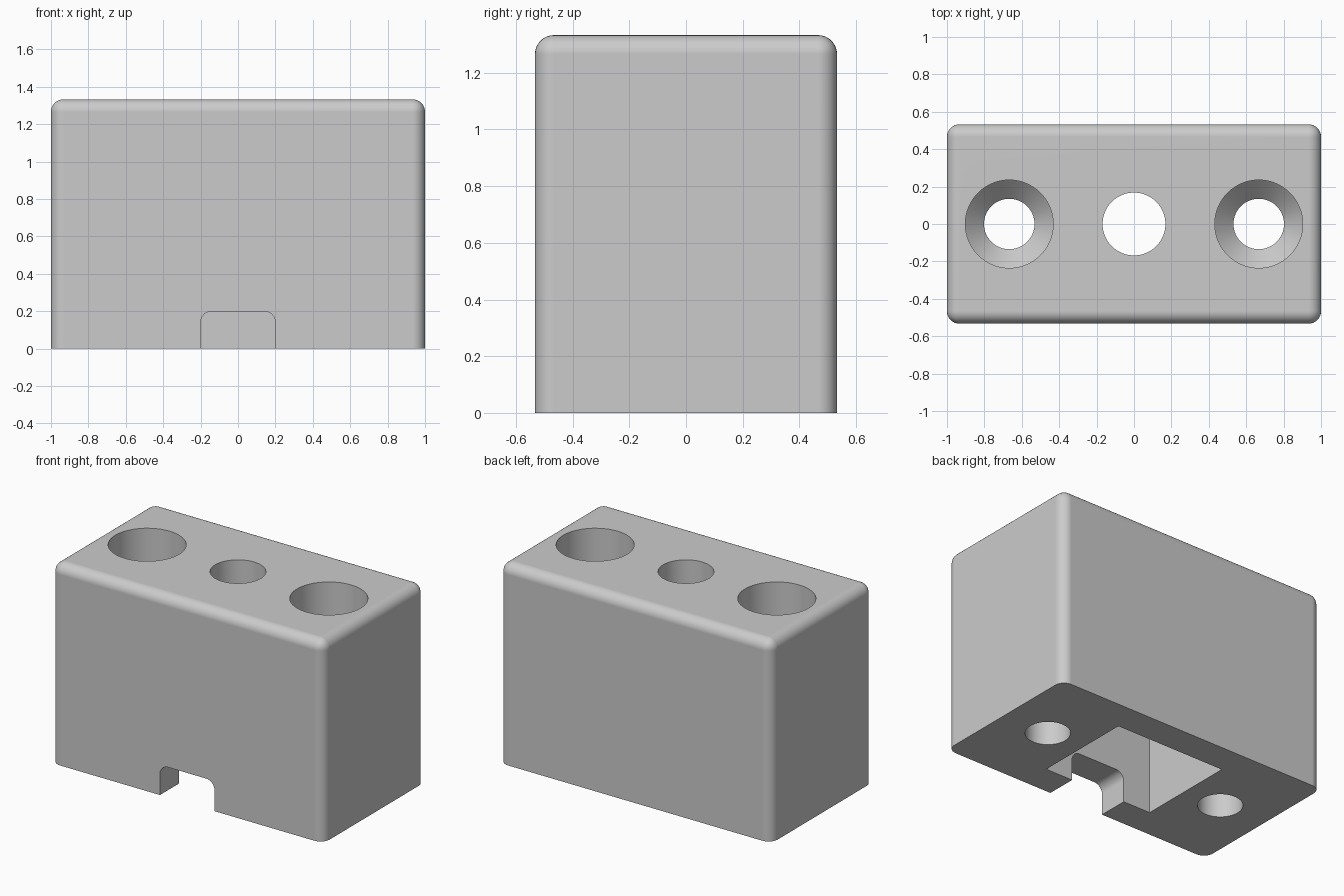
import bpy
import bmesh
import math
from mathutils import Matrix, Vector

cube = bpy.data.objects.get("Cube")
if cube:
    bpy.data.objects.remove(cube, do_unlink=True)

GREY = (0.6, 0.6, 0.6, 1.0)
grey = bpy.data.materials.new("light grey")
grey.use_nodes = True
grey.diffuse_color = GREY
grey.node_tree.nodes["Principled BSDF"].inputs["Base Color"].default_value = GREY

W, D, H = 2.0, 1.066, 1.333
OVER = 0.1  # how far cutters stick out of the block


def finish(bm, name):
    bmesh.ops.recalc_face_normals(bm, faces=bm.faces)
    mesh = bpy.data.meshes.new(name)
    bm.to_mesh(mesh)
    bm.free()
    mesh.materials.append(grey)
    obj = bpy.data.objects.new(name, mesh)
    bpy.context.collection.objects.link(obj)
    return obj


def box(name, low, high, radius=0, rounded=None):
    """Box between two corners, with the edges picked by a rule rounded."""
    low, high = Vector(low), Vector(high)
    bm = bmesh.new()
    place = Matrix.Translation((low + high) / 2) @ Matrix.Diagonal((*(high - low), 1))
    bmesh.ops.create_cube(bm, size=1, matrix=place)
    if rounded:
        edges = [e for e in bm.edges if rounded(*(v.co for v in e.verts))]
        bmesh.ops.bevel(bm, geom=edges, offset=radius, segments=8,
                        profile=0.5, affect='EDGES', clamp_overlap=True)
    return finish(bm, name)


def turned(name, x, profile, steps=64):
    """Solid of revolution about a vertical axis from (radius, z) points."""
    bm = bmesh.new()
    rings = []
    for r, z in profile:
        angles = [2 * math.pi * i / steps for i in range(steps)]
        rings.append([bm.verts.new((x + r * math.cos(a), r * math.sin(a), z)) for a in angles])
    for lower, upper in zip(rings, rings[1:]):
        for i in range(steps):
            j = (i + 1) % steps
            bm.faces.new((lower[i], lower[j], upper[j], upper[i]))
    bm.faces.new(rings[0])
    bm.faces.new(rings[-1])
    return finish(bm, name)


# Block: every edge rounded except those around the base
block = box("mounting_block", (-W / 2, -D / 2, 0), (W / 2, D / 2, H), 0.067,
            lambda a, b: max(a.z, b.z) > H / 2)

# Base pocket, cable slot through the front wall, centre hole
cutters = [
    box("base_pocket", (-0.4, -0.333, -OVER), (0.4, 0.333, 0.667)),
    box("cable_slot", (-0.2, -D / 2 - OVER, -OVER), (0.2, -0.2, 0.2), 0.06,
        lambda a, b: min(a.z, b.z) > 0 and abs(a.y - b.y) > 0.1),
    turned("centre_hole", 0, [(0.168, 0.5), (0.168, H + OVER)]),
]

# Deep countersunk screw holes
screw = [(0.135, -OVER), (0.135, 0.3), (0.235, 0.4), (0.235, H + OVER)]
cutters += [turned("screw_hole", x, screw) for x in (-0.667, 0.667)]

bpy.ops.object.select_all(action='DESELECT')
block.select_set(True)
bpy.context.view_layer.objects.active = block
for cutter in cutters:
    cutter.hide_render = True
    cut = block.modifiers.new(cutter.name, 'BOOLEAN')
    cut.operation = 'DIFFERENCE'
    cut.solver = 'EXACT'
    cut.object = cutter
    bpy.ops.object.modifier_apply(modifier=cut.name)
    bpy.data.objects.remove(cutter, do_unlink=True)

# Smooth rounds and bores, crisp flat sides
bpy.ops.object.shade_smooth_by_angle(angle=math.radians(30))
weighted = block.modifiers.new("even_normals", 'WEIGHTED_NORMAL')
weighted.keep_sharp = True
